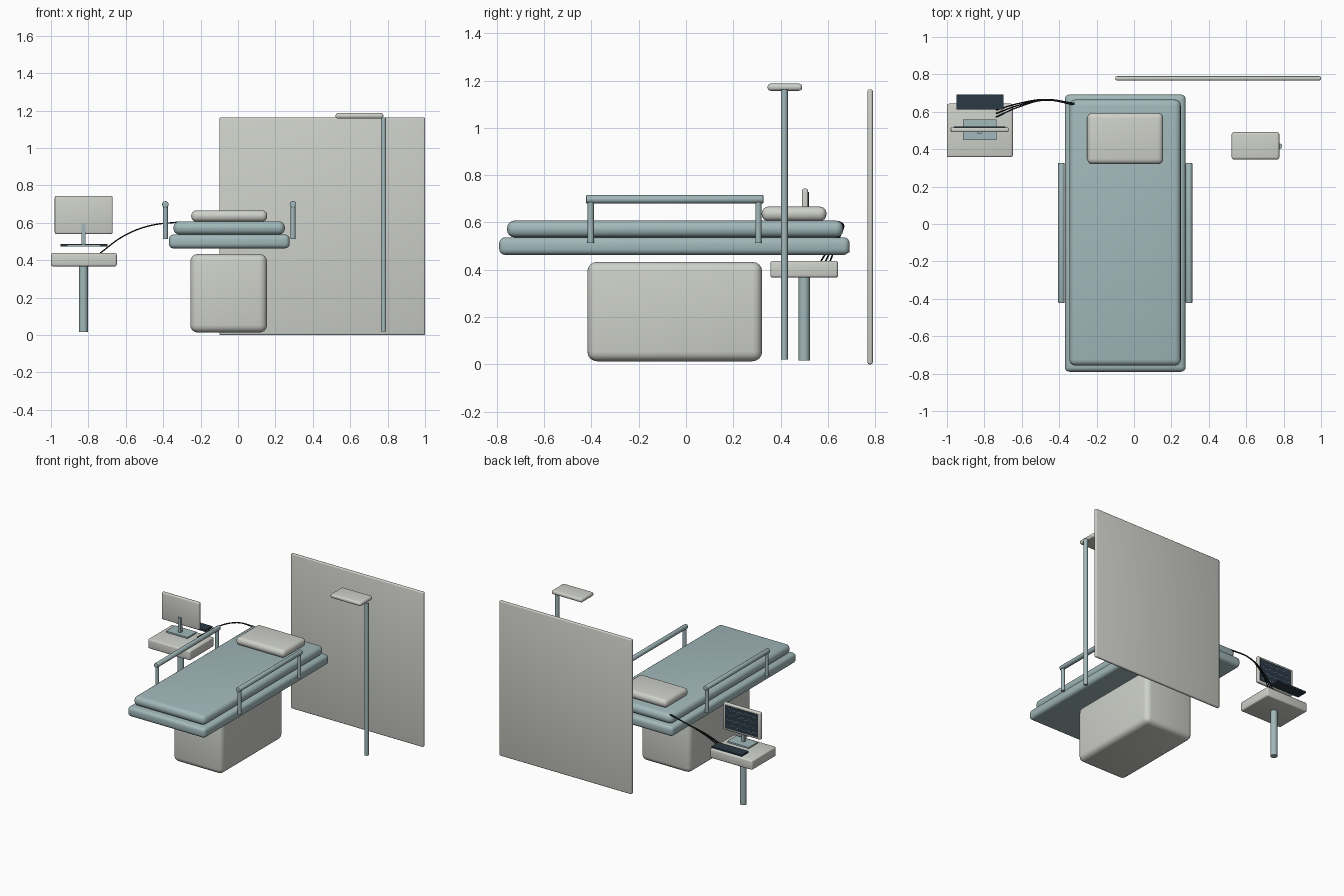
import bpy, bmesh, math
from mathutils import Vector

if "Cube" in bpy.data.objects:
    bpy.data.objects.remove(bpy.data.objects["Cube"])


def material(name, rgb):
    m = bpy.data.materials.new(name)
    m.diffuse_color = (*rgb, 1)
    m.use_nodes = True
    m.node_tree.nodes["Principled BSDF"].inputs["Base Color"].default_value = m.diffuse_color
    return m


TEAL = material("pale teal", (0.36, 0.48, 0.495))
GREY = material("warm light grey", (0.62, 0.635, 0.59))
NAVY = material("dark navy", (0.023, 0.04, 0.058))
BLACK = material("black", (0.008, 0.010, 0.012))
TRACE = material("trace blue", (0.20, 0.32, 0.40))


def finish(obj, mat, smooth=True):
    obj.data.materials.append(mat)
    bpy.ops.object.select_all(action='DESELECT')
    obj.select_set(True)
    bpy.context.view_layer.objects.active = obj
    if smooth:
        bpy.ops.object.shade_smooth_by_angle(angle=math.radians(40))
    return obj


def from_bmesh(name, bm):
    me = bpy.data.meshes.new(name)
    bm.to_mesh(me)
    bm.free()
    obj = bpy.data.objects.new(name, me)
    bpy.context.collection.objects.link(obj)
    return obj


def box(name, x, y, z, mat, bevel=0.0, segments=4):
    """Rounded box from (min, max) ranges."""
    bm = bmesh.new()
    bmesh.ops.create_cube(bm, size=1)
    for v in bm.verts:
        v.co = Vector([(r[0] + r[1]) / 2 + c * (r[1] - r[0])
                       for c, r in zip(v.co, (x, y, z))])
    if bevel:
        bmesh.ops.bevel(bm, geom=bm.edges[:], offset=bevel, segments=segments,
                        profile=0.5, affect='EDGES')
    return finish(from_bmesh(name, bm), mat, bevel > 0)


def rod(name, a, b, r, mat, bevel=0.0):
    """Cylinder between two points, optionally with rounded rims."""
    a, b = Vector(a), Vector(b)
    bm = bmesh.new()
    bmesh.ops.create_cone(bm, cap_ends=True, segments=24, radius1=r, radius2=r,
                          depth=(b - a).length)
    if bevel:
        rims = [e for e in bm.edges if abs(e.verts[0].co.z - e.verts[1].co.z) < 1e-5]
        bmesh.ops.bevel(bm, geom=rims, offset=bevel, segments=2, profile=0.5,
                        affect='EDGES')
    rot = (b - a).to_track_quat('Z', 'Y').to_matrix()
    for v in bm.verts:
        v.co = rot @ v.co + (a + b) / 2
    return finish(from_bmesh(name, bm), mat)


# Bed
BED_X = -0.047
box("bed_pedestal", (-0.255, 0.155), (-0.417, 0.322), (0.013, 0.433), GREY, 0.04)
box("bed_frame", (-0.37, 0.276), (-0.79, 0.692), (0.463, 0.537), TEAL, 0.025)
box("mattress", (-0.345, 0.25), (-0.757, 0.665), (0.537, 0.608), TEAL, 0.032)
box("pillow", (-0.25, 0.156), (0.32, 0.594), (0.606, 0.667), GREY, 0.028)

# Side rails
for side, s in (("left", -1), ("right", 1)):
    x = BED_X + s * 0.341
    rod(f"{side}_rail_bar", (x, -0.422, 0.698), (x, 0.327, 0.698), 0.0175, TEAL, 0.003)
    for end, y in (("foot", -0.403), ("head", 0.306)):
        rod(f"{side}_rail_post_{end}", (x, y, 0.513), (x, y, 0.698), 0.013, TEAL)

# Folding screen panel behind the bed
box("privacy_panel", (-0.1, 1.0), (0.768, 0.79), (0.0, 1.163), GREY, 0.008, 3)

# Standing lamp
rod("lamp_pole", (0.778, 0.416, 0.02), (0.778, 0.416, 1.163), 0.0145, TEAL)
box("lamp_head", (0.522, 0.777), (0.345, 0.491), (1.157, 1.187), GREY, 0.013)

# Side table
rod("table_pole", (-0.826, 0.5, 0.016), (-0.826, 0.5, 0.372), 0.0235, TEAL)
box("table_top", (-1.0, -0.648), (0.357, 0.643), (0.367, 0.438), GREY, 0.01, 3)

# Monitor, its screen faces the back
box("monitor_base", (-0.913, -0.735), (0.45, 0.56), (0.473, 0.485), TEAL)
box("monitor_neck", (-0.838, -0.815), (0.483, 0.506), (0.48, 0.596), TEAL)
box("monitor_case", (-0.98, -0.67), (0.491, 0.517), (0.54, 0.743), GREY, 0.008, 3)
box("monitor_screen", (-0.962, -0.688), (0.515, 0.52), (0.556, 0.728), NAVY)

# Pulse traces on the screen, as thin ribbons
bm = bmesh.new()
for row in range(4):
    z0 = 0.582 + row * 0.04
    pts = []
    for i in range(49):
        t = i / 48
        pts.append((-0.945 + 0.24 * t,
                    z0 + 0.009 * math.sin(t * math.tau * (4 + row % 2) + row)
                    * abs(math.sin(t * math.tau * 2 + row))))
    ribbon = [[bm.verts.new((x, 0.5208, z + d)) for d in (-0.0012, 0.0012)]
              for x, z in pts]
    for p, q in zip(ribbon, ribbon[1:]):
        bm.faces.new((p[0], p[1], q[1], q[0]))
finish(from_bmesh("screen_traces", bm), TRACE, False)

# Keyboard
box("keyboard", (-0.948, -0.698), (0.611, 0.692), (0.474, 0.487), NAVY)

# Cables from the table to the bed
for i in range(3):
    y0 = 0.572 + i * 0.019
    path = [(-0.737, y0, 0.438), (-0.61, 0.628 + i * 0.009, 0.53),
            (-0.473, 0.662 + i * 0.002, 0.584), (-0.318, 0.637 + i * 0.004, 0.604)]
    cu = bpy.data.curves.new(f"cable_{i + 1}", 'CURVE')
    cu.dimensions = '3D'
    cu.bevel_depth = 0.0035
    cu.bevel_resolution = 2
    cu.use_fill_caps = True
    sp = cu.splines.new('BEZIER')
    sp.bezier_points.add(len(path) - 1)
    for bp, co in zip(sp.bezier_points, path):
        bp.co = co
        bp.handle_left_type = bp.handle_right_type = 'AUTO'
    cu.materials.append(BLACK)
    bpy.context.collection.objects.link(bpy.data.objects.new(f"cable_{i + 1}", cu))
